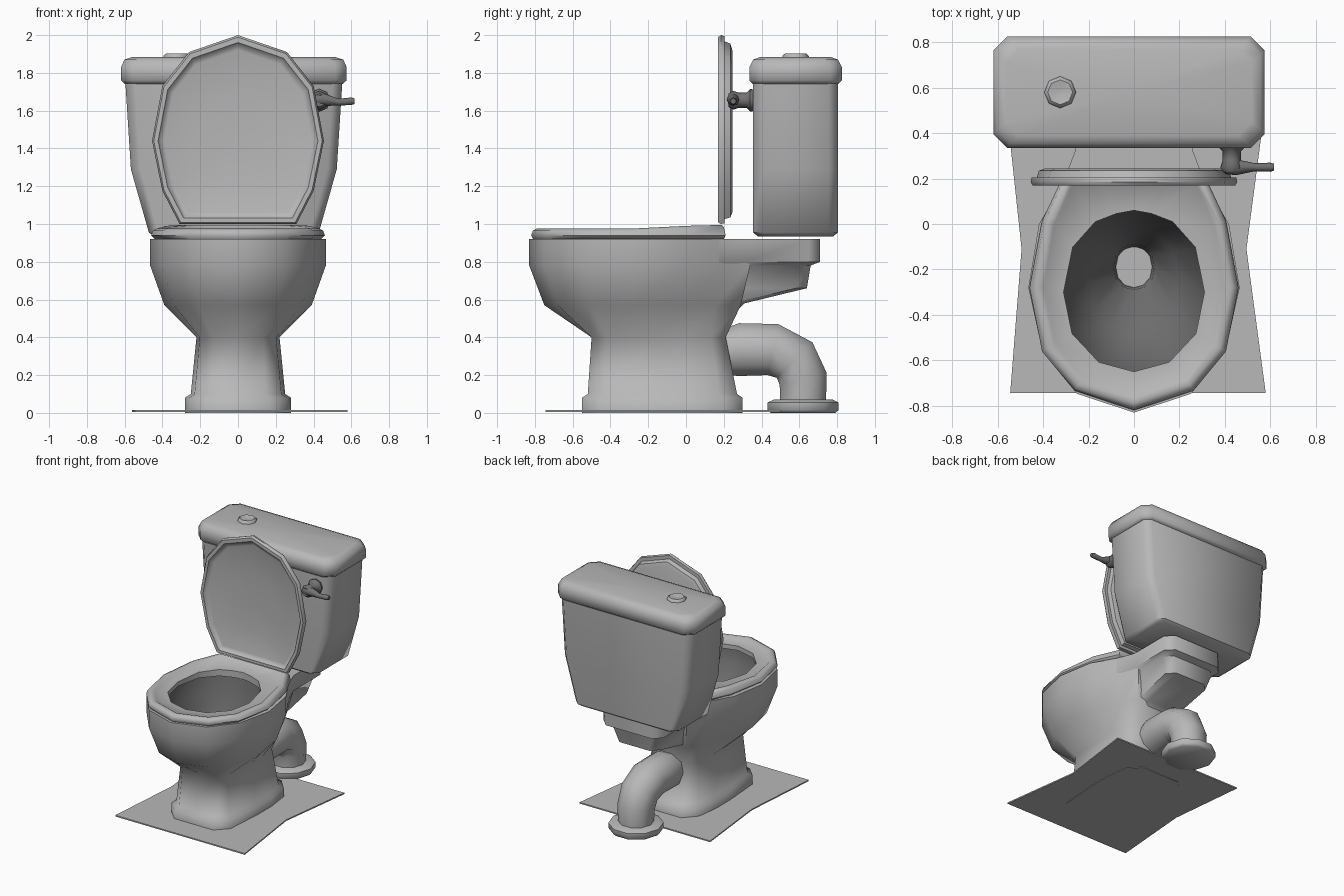
import bpy, bmesh, math
from mathutils import Vector

cube = bpy.data.objects.get("Cube")
if cube:
    bpy.data.objects.remove(cube)


def material(name, rgb):
    mat = bpy.data.materials.new(name)
    mat.use_nodes = True
    mat.diffuse_color = (*rgb, 1)
    mat.node_tree.nodes["Principled BSDF"].inputs["Base Color"].default_value = (*rgb, 1)
    return mat


porcelain = material("grey porcelain", (0.48, 0.48, 0.48))
basin_grey = material("dark basin grey", (0.16, 0.16, 0.16))
metal = material("dark metal", (0.17, 0.17, 0.17))

# Half outlines, nose to back: x by half width, y by front or rear length
BOWL = [(0, -1), (.54, -.85), (.87, -.5), (1, 0), (.9, .45), (.65, .77), (.52, 1), (0, 1)]
FOOT = [(0, -1), (.6, -1), (.92, -.8), (1, -.1), (1, .3), (.92, .75), (.6, 1), (0, 1)]
SEAT = [(0, -1), (.57, -.84), (.88, -.52), (1, 0), (.88, .6), (.68, 1), (.34, 1), (0, 1)]
HOLE = [(0, -1), (.5, -.88), (.88, -.52), (1, 0), (.87, .55), (.55, .86), (.25, .96), (0, 1)]


def oval(shape, width, front, mid, rear):
    """Mirrored closed outline as (x, y) pairs."""
    half = [(x * width, mid + y * (rear - mid if y > 0 else mid - front)) for x, y in shape]
    return half + [(-x, y) for x, y in half[-2:0:-1]]


def level(outline, z):
    return [Vector((x, y, z)) for x, y in outline]


def mirrored(right, z, cx=0):
    return [Vector((cx + x, y, z)) for x, y in right + [(-x, y) for x, y in right[::-1]]]


def block(width, front, rear, z, cut):
    """Tank rectangle with chamfered corners."""
    w = width - cut
    return mirrored([(w, front), (width, front + cut), (width, rear - cut), (w, rear)], z, -.022)


def shelf(front_width, width, rear, z):
    """Shelf outline flaring forwards into the bowl."""
    neck = min(.32, rear - .08)
    return mirrored([(front_width, .11), (width, neck), (width, rear - .06), (width - .06, rear)], z)


def section(centre, direction, radius, side, sides=10):
    """Round cross-section square to a direction."""
    side = Vector(side)
    up = Vector(direction).normalized().cross(side)
    turns = [math.tau * i / sides for i in range(sides)]
    return [Vector(centre) + radius * (math.cos(t) * side + math.sin(t) * up) for t in turns]


def loft(name, rings, mat=porcelain, closed=False, angle=50):
    """Skin a row of equal rings; open ends get fan caps."""
    bm = bmesh.new()
    rows = [[bm.verts.new(p) for p in ring] for ring in rings]
    pairs = list(zip(rows, rows[1:])) + ([(rows[-1], rows[0])] if closed else [])
    n = len(rows[0])
    for a, b in pairs:
        for i in range(n):
            j = (i + 1) % n
            bm.faces.new((a[i], a[j], b[j], b[i]))
    if not closed:
        for row in (rows[0], rows[-1]):
            hub = bm.verts.new(sum((v.co for v in row), Vector()) / n)
            for i in range(n):
                bm.faces.new((row[i], row[(i + 1) % n], hub))
    bmesh.ops.recalc_face_normals(bm, faces=bm.faces)
    mesh = bpy.data.meshes.new(name)
    bm.to_mesh(mesh)
    bm.free()
    mesh.materials.append(mat)
    obj = bpy.data.objects.new(name, mesh)
    bpy.context.collection.objects.link(obj)
    bpy.ops.object.select_all(action='DESELECT')
    obj.select_set(True)
    bpy.context.view_layer.objects.active = obj
    bpy.ops.object.shade_smooth_by_angle(angle=math.radians(angle))
    return obj


# Pedestal, bowl and hollow basin in one skin
foot = oval(FOOT, .28, -.55, -.1, .30)
rim = oval(BOWL, .465, -.83, -.28, .34)
bowl = loft("bowl", [
    level(foot, .0), level(foot, .08),
    level(oval(FOOT, .25, -.52, -.1, .27), .10),
    level(oval(FOOT, .22, -.50, -.1, .21), .40),
    level(oval(BOWL, .39, -.75, -.28, .29), .57),
    level(rim, .78), level(rim, .92),
    level(oval(HOLE, .33, -.67, -.3, .07), .92),
    level(oval(HOLE, .32, -.66, -.3, .05), .80),
    level(oval(HOLE, .20, -.48, -.25, -.02), .58),
    level(oval(HOLE, .09, -.29, -.19, -.09), .45),
    level(oval(HOLE, .08, -.28, -.19, -.10), .37),
], angle=60)

# Dark inside of the basin: walls that face up, above the drain floor
bowl.data.materials.append(basin_grey)
for face in bowl.data.polygons:
    if face.normal.z > .01 and .4 < face.center.z < .915:
        face.material_index = 1

# Shelf carrying the tank
loft("tank_shelf", [
    shelf(.15, .12, .21, .42), shelf(.20, .14, .23, .50), shelf(.26, .18, .31, .58),
    shelf(.29, .19, .64, .66), shelf(.33, .23, .66, .78),
    shelf(.34, .26, .71, .80), shelf(.34, .26, .71, .92),
])

# Seat ring with a raised lip, slightly higher at the hinge
seat_rings = [
    level(oval(SEAT, w, front, -.28, rear), z) for w, front, rear, z in (
        (.44, -.81, .20, .92), (.46, -.82, .21, .94), (.45, -.81, .20, .965),
        (.43, -.79, .19, .975), (.40, -.765, .18, .97), (.39, -.75, .17, .96))
]
seat_rings += [level(oval(HOLE, .31, -.65, -.3, .06), z) for z in (.955, .92)]
for ring in seat_rings:
    for p in ring:
        if p.z > .95:
            p.z += .02 * max(0, min(1, (p.y + .3) / .4))
loft("seat", seat_rings, closed=True)

# Raised lid with a lipped, dished inner face
loft("seat_lid", [
    [Vector((x, depth, 1.44 - y)) for x, y in oval(SEAT, .455 * k, -.56 * k, 0, .44 * k)]
    for k, depth in ((.86, .245), (.92, .235), (.94, .205), (.99, .205), (1, .185),
                     (.98, .17), (.93, .17), (.90, .19), (.86, .195), (.45, .215))
])

# Tank body and cover
loft("tank", [
    block(w, front, rear, z, .05) for w, front, rear, z in (
        (.42, .38, .78, .935), (.45, .355, .805, .955),
        (.545, .355, .805, 1.29), (.575, .355, .805, 1.76))
])
loft("tank_cover", [
    block(w, front, rear, z, .06) for w, front, rear, z in (
        (.575, .355, .805, 1.74), (.597, .335, .825, 1.76),
        (.597, .335, .825, 1.83), (.58, .355, .805, 1.87), (.54, .39, .77, 1.883))
])

# Flush button on the cover
loft("flush_button", [
    section((-.325, .58, z), (0, 0, 1), r, (1, 0, 0), 8)
    for r, z in ((.07, 1.87), (.07, 1.89), (.055, 1.903), (.015, 1.895))
])

# Flush handle: stem out of the tank, then a tapered lever
loft("handle_stem", [
    section((.43, y, 1.655), (0, 1, 0), r, (1, 0, 0), 8)
    for y, r in ((.37, .055), (.34, .06), (.32, .04), (.28, .04), (.25, .05), (.225, .035))
], metal)
loft("handle_lever", [
    section((x, .25, z), (1, 0, 0), r, (0, 1, 0), 8)
    for x, z, r in ((.40, 1.66, .03), (.45, 1.66, .035), (.53, 1.645, .018),
                    (.60, 1.65, .02), (.617, 1.65, .015))
], metal)

# Waste pipe bending from the pedestal to a floor flange
loft("waste_pipe", [
    section((0, y, z), (0, math.cos(math.radians(a)), -math.sin(math.radians(a))), r, (1, 0, 0))
    for y, z, a, r in (
        (.15, .32, 0, .125), (.21, .325, 0, .13), (.28, .335, 0, .147), (.46, .335, 12, .145),
        (.575, .28, 45, .14), (.62, .18, 75, .135), (.62, .06, 90, .128))
])
loft("pipe_flange", [
    section((0, .62, z), (0, 0, 1), r, (1, 0, 0))
    for z, r in ((0, .18), (.015, .197), (.055, .197), (.07, .165))
])

# Thin floor plate, narrowed at its waist
plate = [(-.545, -.745), (.58, -.745), (.495, -.11), (.575, .5), (-.56, .5), (-.495, -.11)]
loft("floor_plate", [level(plate, z) for z in (.004, .014)])
